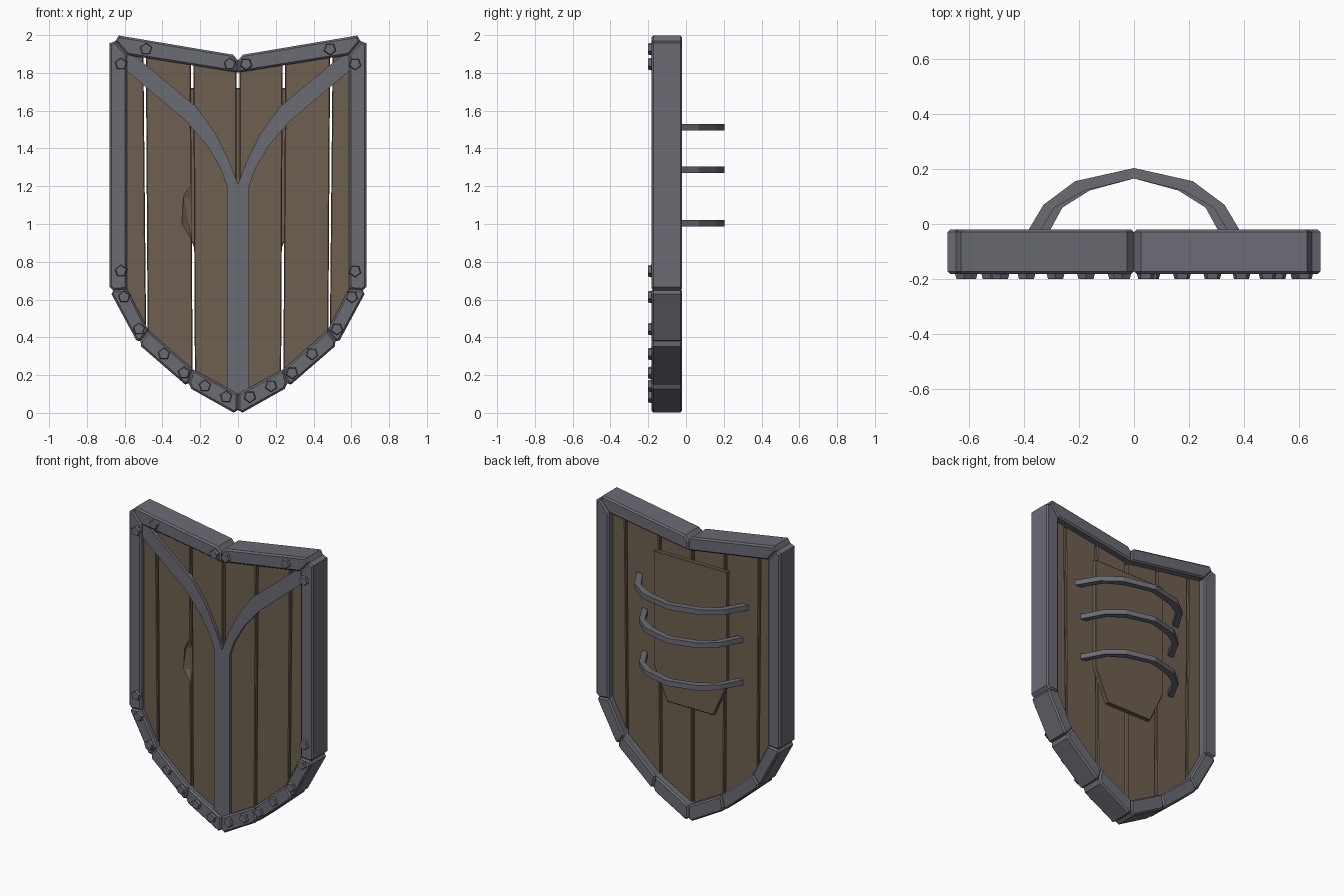
import bpy, bmesh, math
from mathutils import Vector, Matrix

if "Cube" in bpy.data.objects:
    bpy.data.objects.remove(bpy.data.objects["Cube"])


def material(name, col):
    m = bpy.data.materials.new(name)
    m.diffuse_color = (*col, 1)
    m.use_nodes = True
    m.node_tree.nodes["Principled BSDF"].inputs["Base Color"].default_value = m.diffuse_color
    return m


STEEL = material("dark steel", (0.145, 0.145, 0.175))
WOOD = material("brown wood", (0.155, 0.115, 0.08))


def prism(name, pts, a, b, mat, axis='Y', bevel=0.0):
    """Extrude a flat outline (x,z along y, or x,y along z) from a to b, with chamfered face rims."""
    at = (lambda p, d: (p[0], d, p[1])) if axis == 'Y' else (lambda p, d: (p[0], p[1], d))
    bm = bmesh.new()
    lo = [bm.verts.new(at(p, a)) for p in pts]
    hi = [bm.verts.new(at(p, b)) for p in pts]
    bm.faces.new(lo)
    bm.faces.new(hi[::-1])
    n = len(pts)
    rim = []
    for i in range(n):
        j = (i + 1) % n
        bm.faces.new((lo[j], lo[i], hi[i], hi[j]))
        rim += [bm.edges.get((lo[i], lo[j])), bm.edges.get((hi[i], hi[j]))]
    if bevel:
        bmesh.ops.bevel(bm, geom=rim, offset=bevel, segments=1, affect='EDGES')
    bmesh.ops.recalc_face_normals(bm, faces=bm.faces)
    return finish(bm, name, mat)


def finish(bm, name, mat):
    me = bpy.data.meshes.new(name)
    bm.to_mesh(me)
    bm.free()
    me.materials.append(mat)
    ob = bpy.data.objects.new(name, me)
    bpy.context.collection.objects.link(ob)
    return ob


def flip(pts, s):
    return [(s * x, z) for x, z in pts]


def lerp(table, x):
    for (x0, z0), (x1, z1) in zip(table, table[1:]):
        if x <= x1:
            return z0 + (z1 - z0) * (x - x0) / (x1 - x0)
    return table[-1][1]


# Rim: mitred bars between an outer and an inner outline, outer corners clipped
OUTER = [(0, 1.892), (0.68, 2.006), (0.68, 0.647), (0.528, 0.365), (0.265, 0.137), (0, -0.012)]
INNER = [(0, 1.802), (0.587, 1.895), (0.587, 0.655), (0.474, 0.437), (0.242, 0.232), (0, 0.1)]
CLIP = [0.026, 0.049, 0.02, 0.02, 0.02, 0.027]
for s in (1, -1):
    for i in range(5):
        o0, o1, i0, i1 = (Vector(p) for p in (OUTER[i], OUTER[i + 1], INNER[i], INNER[i + 1]))
        d = (o1 - o0).normalized()
        c0, c1 = CLIP[i], CLIP[i + 1]
        pts = [i0, o0 + (i0 - o0).normalized() * c0, o0 + d * c0,
               o1 - d * c1, o1 + (i1 - o1).normalized() * c1, i1]
        prism("rim_bar", flip([tuple(p) for p in pts], s), -0.183, -0.02, STEEL, bevel=0.01)

# Planks: three per side, narrow tapered gaps between them
BOTTOM = [(0, 0.06), (0.255, 0.185), (0.5, 0.4), (0.63, 0.64)]
COLUMNS = [(0.008, 0.008, 0.237, 0.228), (0.25, 0.24, 0.488, 0.478), (0.501, 0.486, 0.63, 0.63)]
chipped = None
for s in (1, -1):
    for k, (t0, b0, t1, b1) in enumerate(COLUMNS):
        pts = [(t0, 1.83 + 0.16 * t0), (t1, 1.83 + 0.16 * t1),
               (b1, lerp(BOTTOM, b1)), (b0, lerp(BOTTOM, b0))]
        ob = prism("plank", flip(pts, s), -0.15, -0.07, WOOD, bevel=0.005)
        if s == -1 and k == 1:
            chipped = ob

# Chip knocked out of one plank edge
bm = bmesh.new()
bmesh.ops.create_icosphere(bm, subdivisions=1, radius=1,
                           matrix=Matrix.Translation((-0.243, -0.152, 1.07)) @
                           Matrix.Diagonal((0.062, 0.035, 0.16, 1)))
cutter = finish(bm, "chip_cutter", WOOD)
cutter.hide_render = True
cutter.display_type = 'WIRE'
mod = chipped.modifiers.new("chip", 'BOOLEAN')
mod.operation = 'DIFFERENCE'
mod.object = cutter
bpy.context.view_layer.objects.active = chipped
chipped.select_set(True)
bpy.ops.object.modifier_apply(modifier=mod.name)
bpy.data.objects.remove(cutter)

# Backing board behind the grips
prism("backing_board", [(-0.27, 1.72), (0.27, 1.72), (0.27, 0.96), (0.17, 0.74),
                        (-0.17, 0.74), (-0.27, 0.96)], -0.075, -0.045, WOOD, bevel=0.004)

# Y-shaped front strap
ARM = [(0, 0.08), (0.058, 0.1), (0.058, 1.2), (0.09, 1.29), (0.16, 1.41), (0.27, 1.54),
       (0.6, 1.82), (0.6, 1.9), (0.54, 1.885), (0.22, 1.62), (0.12, 1.48), (0.045, 1.33), (0, 1.21)]
for s in (1, -1):
    prism("y_strap", flip(ARM, s), -0.17, -0.14, STEEL)

# Five-sided studs
STUDS = [(0.487, 1.926), (0.62, 1.847), (0.043, 1.847), (0.62, 0.751), (0.603, 0.614),
         (0.524, 0.444), (0.392, 0.312), (0.286, 0.212), (0.175, 0.143), (0.063, 0.085)]
for s in (1, -1):
    for x, z in STUDS:
        bm = bmesh.new()
        bmesh.ops.create_cone(bm, cap_ends=True, segments=5, radius1=0.037, radius2=0.029, depth=0.03,
                              matrix=Matrix.Translation((s * x, -0.185, z)) @
                              Matrix.Rotation(math.pi / 2, 4, 'X') @
                              Matrix.Rotation(math.pi if s > 0 else 0, 4, 'Z'))
        finish(bm, "stud", STEEL)

# Three curved grips on the back, the top one wider
OUT = [(-0.415, -0.072), (-0.33, 0.07), (-0.215, 0.156), (0, 0.204)]
INN = [(-0.37, -0.072), (-0.29, 0.06), (-0.18, 0.122), (0, 0.166)]
for z, w in ((1.513, 1.0), (1.287, 0.9), (1.003, 0.9)):
    half = OUT + INN[::-1]
    ring = OUT + flip(OUT[-2::-1], -1) + flip(INN[:-1], -1) + INN[::-1]
    prism("grip", [(x * w, y) for x, y in ring], z - 0.017, z + 0.017, STEEL, axis='Z')
